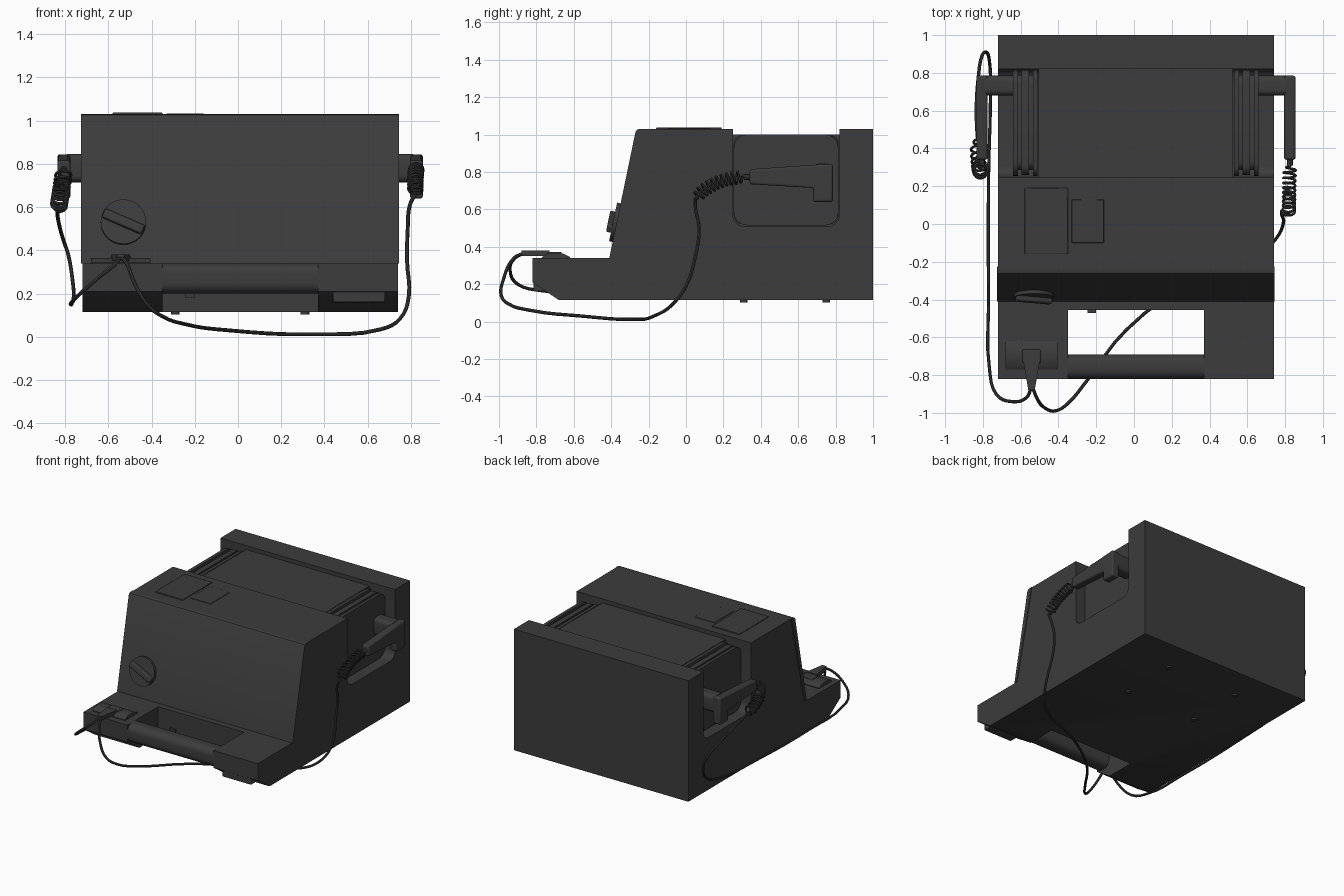
import bpy, bmesh, math
from mathutils import Vector

if "Cube" in bpy.data.objects:
    bpy.data.objects.remove(bpy.data.objects["Cube"])

CX = 0.01  # body mid-plane
dark = bpy.data.materials.new("dark_plastic")
dark.diffuse_color = (0.045, 0.045, 0.045, 1)
dark.use_nodes = True
dark.node_tree.nodes["Principled BSDF"].inputs["Base Color"].default_value = dark.diffuse_color


def finish(ob, smooth=True):
    ob.data.materials.append(dark)
    bpy.ops.object.select_all(action='DESELECT')
    bpy.context.view_layer.objects.active = ob
    ob.select_set(True)
    if smooth:
        bpy.ops.object.shade_smooth_by_angle(angle=math.radians(35))
    return ob


def extrude(name, pts, x0, x1):
    """Extrude a (y, z) outline along x."""
    bm = bmesh.new()
    f = bm.faces.new([bm.verts.new((x0, y, z)) for y, z in pts])
    g = bmesh.ops.extrude_face_region(bm, geom=[f])
    bmesh.ops.translate(bm, vec=(x1 - x0, 0, 0),
                        verts=[v for v in g['geom'] if isinstance(v, bmesh.types.BMVert)])
    bmesh.ops.recalc_face_normals(bm, faces=bm.faces)
    me = bpy.data.meshes.new(name)
    bm.to_mesh(me)
    bm.free()
    ob = bpy.data.objects.new(name, me)
    bpy.context.collection.objects.link(ob)
    return finish(ob)


def rounded(y0, y1, z0, z1, r, n=6, bottom_only=False):
    """Rounded rectangle outline."""
    out = []
    for i, (cy, cz) in enumerate([(y1 - r, z1 - r), (y0 + r, z1 - r), (y0 + r, z0 + r), (y1 - r, z0 + r)]):
        if bottom_only and i < 2:
            out.append(((y1, y0)[i], z1))
            continue
        for k in range(n + 1):
            a = math.pi / 2 * (i + k / n)
            out.append((cy + r * math.cos(a), cz + r * math.sin(a)))
    return out


def box(name, x0, x1, y0, y1, z0, z1, bevel=0):
    ob = extrude(name, [(y0, z0), (y1, z0), (y1, z1), (y0, z1)], x0, x1)
    if bevel:
        m = ob.modifiers.new("bevel", 'BEVEL')
        m.width, m.segments = bevel, 2
    return ob


def cut(ob, cutter):
    m = ob.modifiers.new("cut", 'BOOLEAN')
    m.operation, m.object, m.solver = 'DIFFERENCE', cutter, 'EXACT'
    bpy.context.view_layer.objects.active = ob
    bpy.ops.object.modifier_apply(modifier=m.name)
    bpy.data.objects.remove(cutter)


def cylinder(name, loc, r, depth, rot, n=32):
    bpy.ops.mesh.primitive_cylinder_add(vertices=n, radius=r, depth=depth, location=loc, rotation=rot)
    ob = bpy.context.object
    ob.name = name
    return finish(ob)


def tube(name, pts, r, res=2, smooth=False):
    cu = bpy.data.curves.new(name, 'CURVE')
    cu.dimensions, cu.bevel_depth, cu.bevel_resolution, cu.use_fill_caps = '3D', r, res, True
    sp = cu.splines.new('BEZIER' if smooth else 'POLY')
    if smooth:
        sp.bezier_points.add(len(pts) - 1)
        for b, p in zip(sp.bezier_points, pts):
            b.co = p
            b.handle_left_type = b.handle_right_type = 'AUTO'
        sp.resolution_u = 4
    else:
        sp.points.add(len(pts) - 1)
        for b, p in zip(sp.points, pts):
            b.co = (*p, 1)
    ob = bpy.data.objects.new(name, cu)
    bpy.context.collection.objects.link(ob)
    bpy.ops.object.select_all(action='DESELECT')
    bpy.context.view_layer.objects.active = ob
    ob.select_set(True)
    bpy.ops.object.convert(target='MESH')
    return finish(bpy.context.object)


def coil(name, a, b, c, r, turns):
    """Helix wound around a quadratic curve a-b-c."""
    a, b, c = Vector(a), Vector(b), Vector(c)
    pts, n = [], turns * 14
    for i in range(n + 1):
        t = i / n
        p = a * (1 - t) ** 2 + b * 2 * t * (1 - t) + c * t * t
        d = ((b - a) * (1 - t) + (c - b) * t).normalized()
        u = Vector((1, 0, 0))
        u = (u - d * u.dot(d)).normalized()
        ang = 2 * math.pi * turns * t
        k = r * min(1, t * 12, (1 - t) * 12)
        pts.append(p + k * (u * math.cos(ang) + d.cross(u) * math.sin(ang)))
    return tube(name, pts, 0.007)


# main housing: one side profile, then pockets and grip opening cut away
body = extrude("housing", [(-0.82, 0.34), (-0.82, 0.21), (-0.68, 0.115), (1, 0.115), (1, 1.03), (0.82, 1.03),
                           (0.82, 1.0), (0.25, 1.0), (0.25, 1.03), (-0.24, 1.03), (-0.39, 0.34)],
               CX - 0.73, CX + 0.73)
for s in (-1, 1):
    cut(body, extrude("pocket_cutter", rounded(0.25, 0.82, 0.51, 1.2, 0.06, bottom_only=True),
                      CX + s * 0.515, CX + s * 0.9))
cut(body, box("grip_cutter", -0.35, 0.37, -1, -0.455, 0, 0.5))
finish(body)

# rounded carry grip across the opening
extrude("carry_grip", rounded(-0.82, -0.69, 0.2, 0.34, 0.05), -0.36, 0.38)

# sloped front panel with a softened top edge
extrude("front_panel", [(-0.41, 0.34), (-0.385, 0.34), (-0.225, 1.03), (-0.25, 1.03), (-0.262, 1.026),
                        (-0.27, 1.015)], CX - 0.735, CX + 0.735)

# rotary knob on the slope
tilt = math.atan2(0.14, 0.675)
rot = (math.pi / 2 - tilt, 0, 0)
cylinder("knob_disc", (-0.53, -0.375, 0.53), 0.105, 0.03, rot)
bar = box("knob_bar", -0.1, 0.1, -0.022, 0.022, -0.02, 0.035, 0.008)
bar.location = (-0.53, -0.382, 0.53)
bar.rotation_euler = rot
bar.rotation_mode = 'QUATERNION'
from mathutils import Euler, Quaternion
bar.rotation_quaternion = Euler(rot).to_quaternion() @ Quaternion((0, 0, 1), math.radians(-24))

# printer door and latch on top
box("printer_door", -0.58, -0.35, -0.16, 0.19, 1.02, 1.038, 0.004)
box("printer_latch", -0.33, -0.16, -0.1, 0.13, 1.02, 1.034, 0.003)

# front socket cover, small button and socket plate
box("front_cover", 0.44, 0.68, -0.815, -0.74, 0.16, 0.23, 0.005)
box("grip_latch", -0.245, -0.2, -0.47, -0.45, 0.18, 0.21)
extrude("socket_plate", [(-0.77, 0.33), (-0.62, 0.33), (-0.62, 0.345), (-0.66, 0.365), (-0.74, 0.365),
                         (-0.77, 0.345)], -0.68, -0.405)

# tapered cable plug
box("plug_block", -0.59, -0.495, -0.735, -0.665, 0.34, 0.373, 0.005)
plug = box("plug_strain_relief", -0.585, -0.5, -0.88, -0.73, 0.35, 0.38)
for v in plug.data.vertices:
    if v.co.y < -0.8:
        v.co.x = -0.5425 + (v.co.x + 0.5425) * 0.4

# feet
for x in (-0.29, 0.31):
    for y in (0.31, 0.75):
        cylinder("foot", (x, y, 0.113), 0.02, 0.02, (0, 0, 0), 16)

# paddles: electrode plates, rims, stem and tapered hand grip on each side
for s, side in ((-1, "left"), (1, "right")):
    X = lambda d: CX + s * d
    extrude(side + "_paddle_back_plate", rounded(0.255, 0.815, 0.52, 1.0, 0.05), X(0.52), X(0.545))
    extrude(side + "_paddle_core", rounded(0.285, 0.79, 0.54, 0.975, 0.05), X(0.54), X(0.64))
    extrude(side + "_paddle_mid_rim", rounded(0.26, 0.815, 0.52, 0.995, 0.05), X(0.565), X(0.605))
    extrude(side + "_paddle_face", rounded(0.255, 0.815, 0.515, 1.0, 0.07), X(0.625), X(0.65))
    extrude(side + "_paddle_stem", rounded(0.68, 0.785, 0.715, 0.845, 0.03), X(0.64), X(0.8))
    grip = extrude(side + "_paddle_grip", [(0.785, 0.845), (0.785, 0.64), (0.68, 0.64), (0.68, 0.715),
                                           (0.34, 0.735), (0.34, 0.815)], X(0.785), X(0.845))
    m = grip.modifiers.new("bevel", 'BEVEL')
    m.width, m.segments = 0.012, 3
    tip = (X(0.815), 0.31, 0.772)
    tube(side + "_grip_tip", [(X(0.815), 0.35, 0.774), tip], 0.016)

# coiled cords
coil("right_coil", (0.825, 0.315, 0.772), (0.82, 0.15, 0.77), (0.82, 0.05, 0.66), 0.032, 11)
coil("left_coil", (-0.805, 0.31, 0.772), (-0.82, 0.2, 0.66), (-0.83, 0.46, 0.6), 0.036, 11)

# straight cords back to the plug
tube("right_cord", [(0.82, 0.05, 0.66), (0.795, 0.05, 0.61), (0.785, 0.07, 0.5), (0.782, 0.05, 0.35),
                    (0.79, 0.0, 0.19), (0.75, -0.08, 0.085), (0.66, -0.16, 0.035), (0.35, -0.28, 0.012),
                    (-0.04, -0.56, 0.03), (-0.25, -0.83, 0.06), (-0.35, -0.95, 0.095), (-0.41, -0.988, 0.14),
                    (-0.47, -0.975, 0.23), (-0.515, -0.92, 0.34), (-0.535, -0.87, 0.365)], 0.009, smooth=True)
tube("left_cord", [(-0.83, 0.46, 0.6), (-0.835, 0.6, 0.57), (-0.825, 0.77, 0.51), (-0.805, 0.89, 0.44),
                   (-0.785, 0.91, 0.38), (-0.765, 0.86, 0.26), (-0.76, 0.7, 0.19), (-0.77, 0.25, 0.16),
                   (-0.77, -0.4, 0.15), (-0.765, -0.77, 0.165), (-0.73, -0.9, 0.2), (-0.65, -0.94, 0.27),
                   (-0.57, -0.92, 0.335), (-0.545, -0.87, 0.365)], 0.009, smooth=True)
